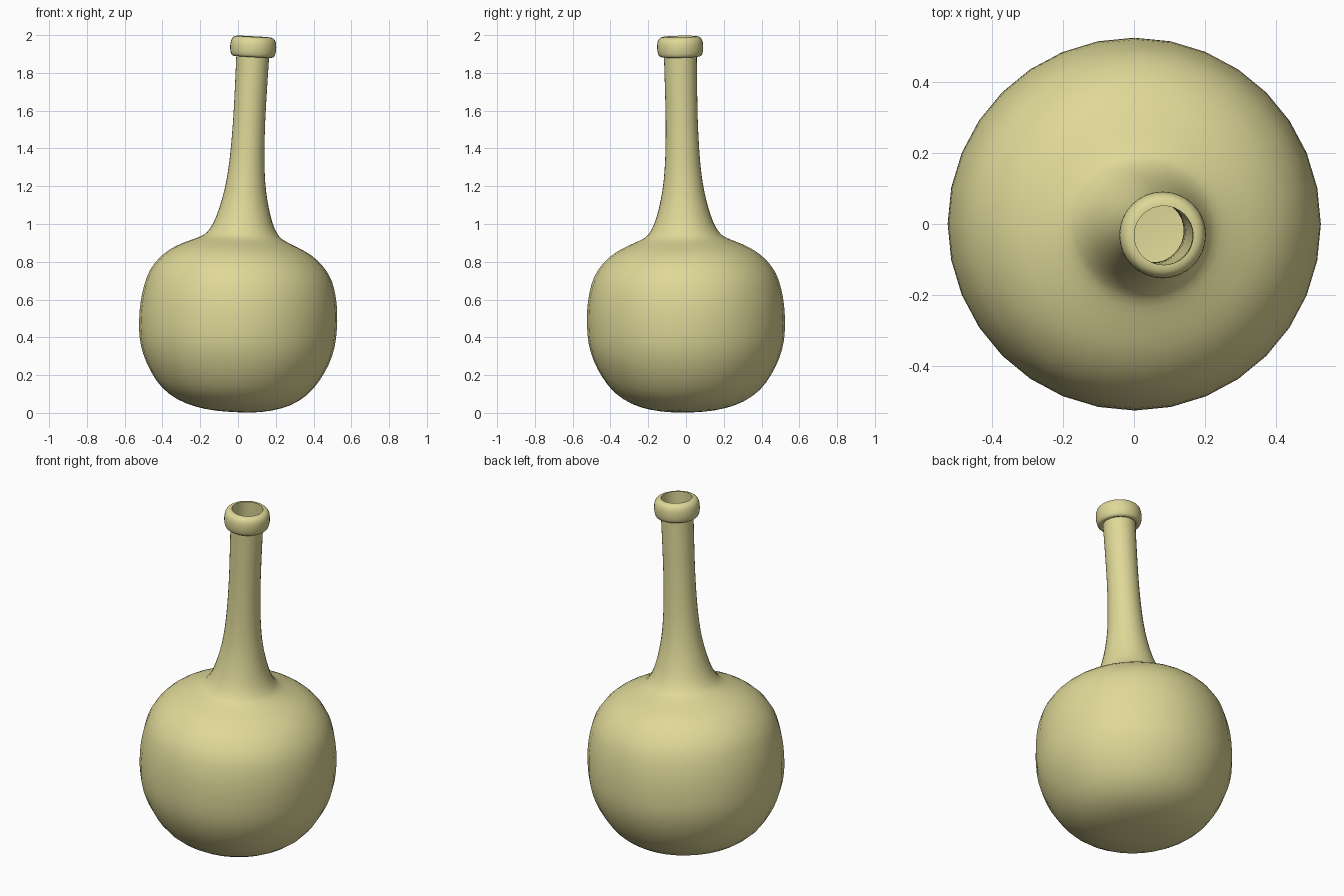
import bpy, bmesh, math
from mathutils import Matrix, Vector

if "Cube" in bpy.data.objects:
    bpy.data.objects.remove(bpy.data.objects["Cube"])

SIDES = 32
PIVOT = Vector((0, 0, 0.47))   # centre of the body, the lean turns about it
AXIS = Vector((0.081, -0.031, 1.475)).normalized()

glass = bpy.data.materials.new("pale olive glass")
glass.diffuse_color = (0.74, 0.69, 0.315, 1)
glass.use_nodes = True
glass.node_tree.nodes["Principled BSDF"].inputs["Base Color"].default_value = glass.diffuse_color


def smooth_profile(pts, steps=3):
    """Run a Catmull-Rom curve through the profile points."""
    p = [Vector(q) for q in pts]
    p = [2 * p[0] - p[1]] + p + [2 * p[-1] - p[-2]]
    out = []
    for a, b, c, d in zip(p, p[1:], p[2:], p[3:]):
        for k in range(steps):
            t = k / steps
            out.append(0.5 * (2 * b + (c - a) * t + (2 * a - 5 * b + 4 * c - d) * t * t
                              + (3 * b - a - 3 * c + d) * t ** 3))
    return out + [p[-2]]


def lathe(name, profile):
    """Turn a (radius, height) profile round the z axis; radius 0 makes a pole."""
    bm = bmesh.new()
    rings = []
    for r, z in profile:
        if r < 1e-5:
            rings.append([bm.verts.new((0, 0, z))] * SIDES)
        else:
            rings.append([bm.verts.new((r * math.cos(a), r * math.sin(a), z))
                          for a in (2 * math.pi * i / SIDES for i in range(SIDES))])
    for lo, hi in zip(rings, rings[1:]):
        for i in range(SIDES):
            j = (i + 1) % SIDES
            bm.faces.new(list(dict.fromkeys((lo[i], lo[j], hi[j], hi[i]))))
    # lean the whole vessel
    lean = Vector((0, 0, 1)).rotation_difference(AXIS).to_matrix().to_4x4()
    bm.transform(Matrix.Translation(PIVOT) @ lean @ Matrix.Translation(-PIVOT))
    mesh = bpy.data.meshes.new(name)
    bm.to_mesh(mesh)
    bm.free()
    mesh.materials.append(glass)
    obj = bpy.data.objects.new(name, mesh)
    bpy.context.collection.objects.link(obj)
    bpy.ops.object.select_all(action='DESELECT')
    obj.select_set(True)
    bpy.context.view_layer.objects.active = obj
    bpy.ops.object.shade_smooth_by_angle(angle=math.radians(50))
    return obj


# Rounded body, shoulder and flared neck in one skin
lathe("bottle_body", smooth_profile([
    (0, 0.004), (0.10, 0.007), (0.20, 0.022), (0.30, 0.056), (0.385, 0.115),
    (0.447, 0.195), (0.492, 0.285), (0.517, 0.375), (0.524, 0.47), (0.521, 0.56),
    (0.508, 0.645), (0.481, 0.73), (0.43, 0.803), (0.37, 0.853), (0.31, 0.885),
    (0.25, 0.911), (0.205, 0.934), (0.178, 0.965), (0.155, 1.01), (0.131, 1.085),
    (0.11, 1.18), (0.097, 1.28), (0.089, 1.40), (0.085, 1.55), (0.085, 1.70),
    (0.087, 1.90)], 2))

# Rolled lip round the open mouth, then its plain inner wall
lip = smooth_profile([
    (0.087, 1.893), (0.102, 1.888), (0.114, 1.896), (0.120, 1.915), (0.122, 1.942),
    (0.119, 1.968), (0.110, 1.985), (0.097, 1.993), (0.083, 1.995)], 2)
lathe("mouth_rim", lip + [Vector((0.084, 1.95)), Vector((0.086, 1.90))])
